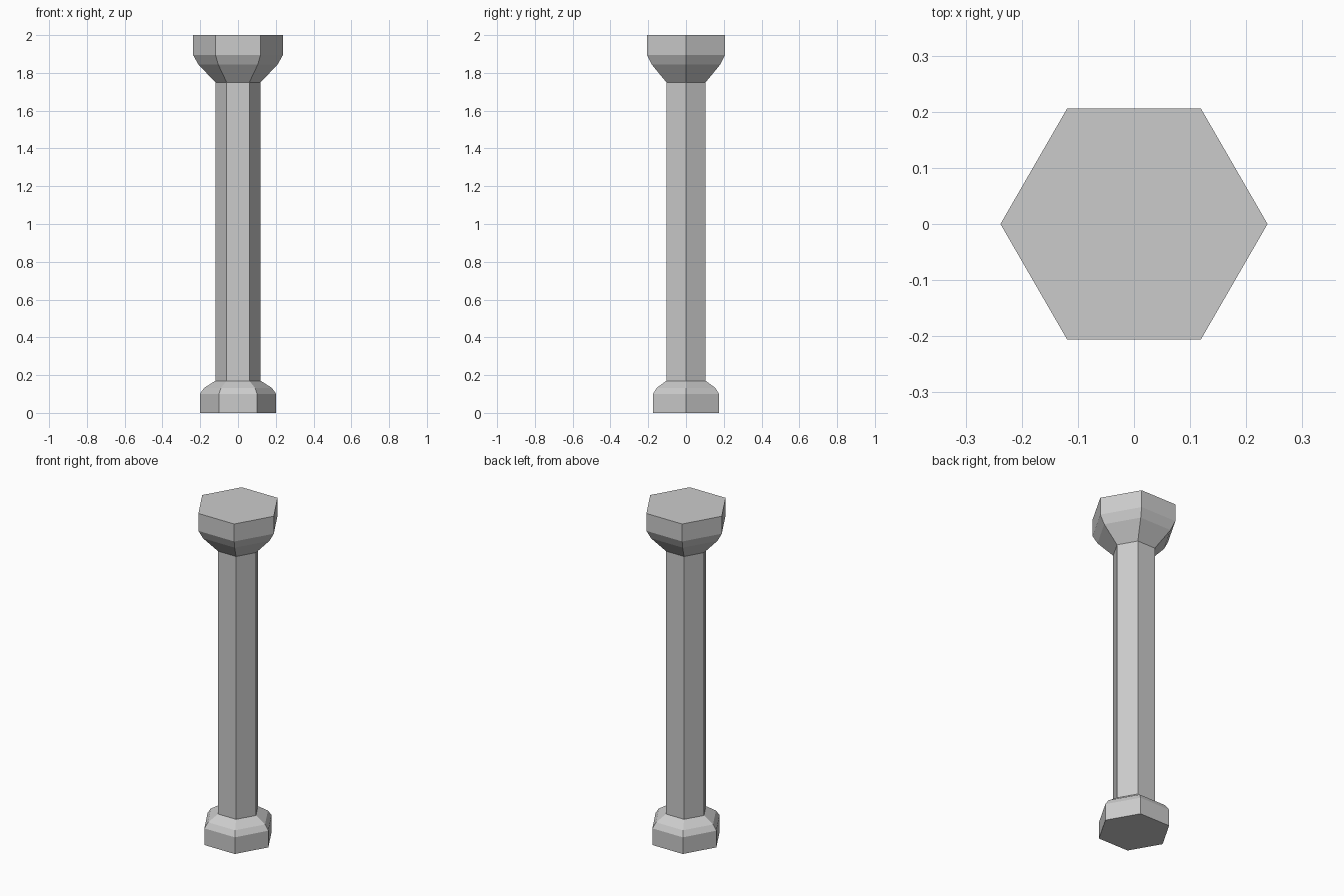
import bpy, bmesh
from math import cos, sin, tau

if "Cube" in bpy.data.objects:
    bpy.data.objects.remove(bpy.data.objects["Cube"])

SIDES = 6

def hex_part(name, profile, cap_bottom=False, cap_top=False):
    """Stack hexagonal rings from (radius, height) pairs, flat shaded."""
    bm = bmesh.new()
    rings = [[bm.verts.new((r * cos(tau * i / SIDES), r * sin(tau * i / SIDES), z))
              for i in range(SIDES)] for r, z in profile]
    for low, high in zip(rings, rings[1:]):
        for i in range(SIDES):
            j = (i + 1) % SIDES
            bm.faces.new((low[i], low[j], high[j], high[i]))
    if cap_bottom:
        bm.faces.new(rings[0][::-1])
    if cap_top:
        bm.faces.new(rings[-1])
    mesh = bpy.data.meshes.new(name)
    bm.to_mesh(mesh)
    bm.free()
    obj = bpy.data.objects.new(name, mesh)
    bpy.context.collection.objects.link(obj)
    return obj

# Foot block with bevelled shoulder
hex_part("column_base", [(0.202, 0), (0.202, 0.1), (0.18, 0.132), (0.12, 0.17)],
         cap_bottom=True)
# Straight shaft
hex_part("column_shaft", [(0.12, 0.17), (0.12, 1.75)])
# Flared head block
hex_part("column_capital", [(0.12, 1.75), (0.21, 1.845), (0.238, 1.895), (0.238, 2.0)],
         cap_top=True)
